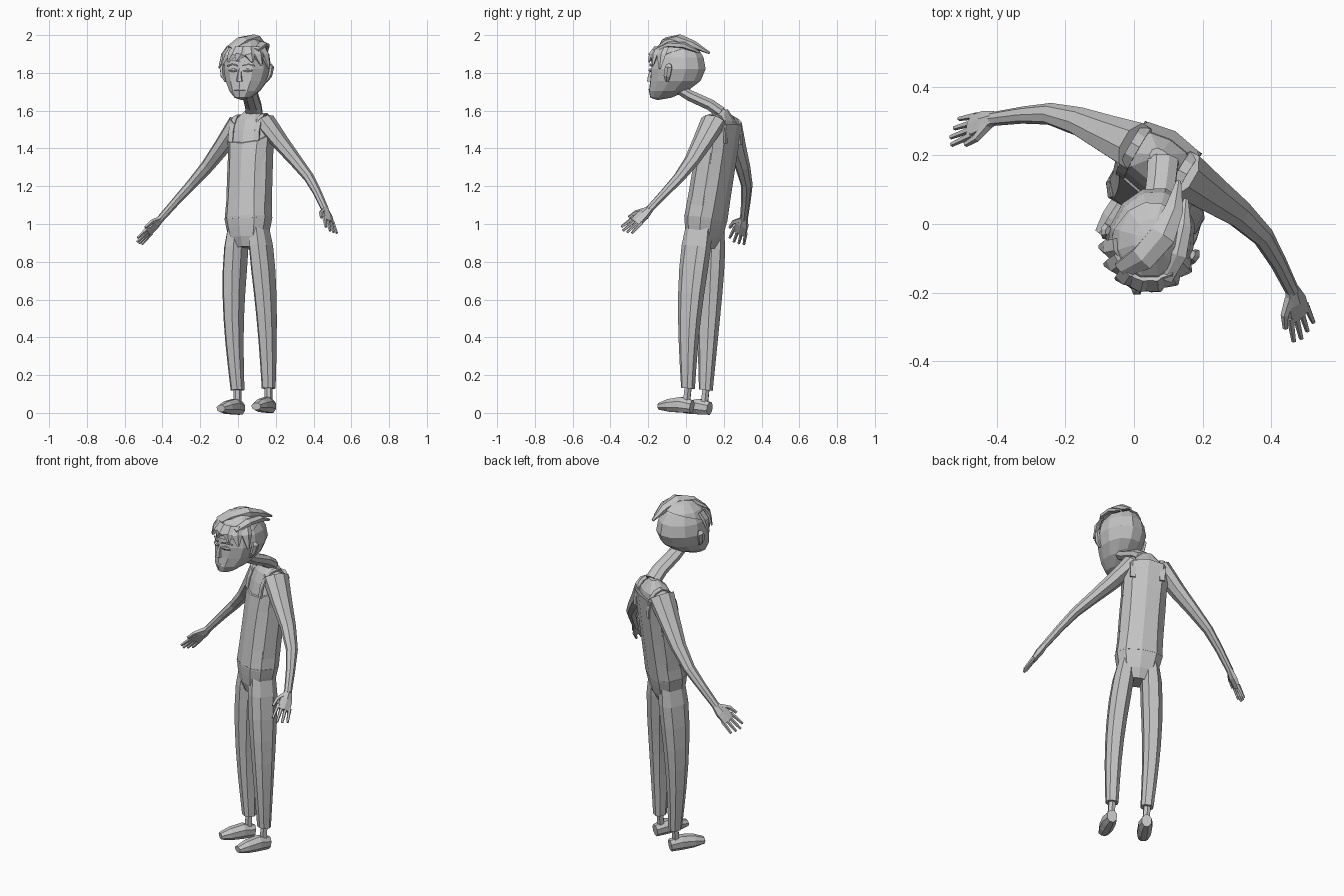
import bpy, bmesh
from math import sin, cos, pi, radians
from mathutils import Matrix, Vector

default_cube = bpy.data.objects.get("Cube")
if default_cube:
    bpy.data.objects.remove(default_cube)

plain_grey = bpy.data.materials.new("plain grey")
plain_grey.use_nodes = True
colour = (.55, .55, .55, 1)
plain_grey.diffuse_color = colour
plain_grey.node_tree.nodes["Principled BSDF"].inputs["Base Color"].default_value = colour

# The body is turned and leans back; the head is turned less
body_frame = (Matrix.Rotation(-.1, 4, 'X') @ Matrix.Translation((.08, .045, 0))
              @ Matrix.Rotation(radians(-30), 4, 'Z'))
head_frame = Matrix.Translation((.05, -.045, 0)) @ Matrix.Rotation(radians(-16), 4, 'Z')
sideways, frontways, upright = Vector((1, 0, 0)), Vector((0, 1, 0)), Vector((0, 0, 1))


def finish(name, bm, frame, mirror=False):
    bmesh.ops.recalc_face_normals(bm, faces=bm.faces)
    mesh = bpy.data.meshes.new(name)
    bm.to_mesh(mesh)
    bm.free()
    mesh.materials.append(plain_grey)
    part = bpy.data.objects.new(name, mesh)
    bpy.context.collection.objects.link(part)
    part.matrix_world = frame
    if mirror:
        part.modifiers.new("Mirror", 'MIRROR')


def mix(ends, t):
    return ends[0] + (ends[1] - ends[0]) * t


def skin(bm, rings):
    loops = [[bm.verts.new(point) for point in ring] for ring in rings]
    for lower, upper in zip(loops, loops[1:]):
        for i in range(len(lower)):
            bm.faces.new((lower[i - 1], lower[i], upper[i], upper[i - 1]))
    bm.faces.new(loops[0])
    bm.faces.new(loops[-1])


def rounded(value):
    return abs(value) ** .8 * (1 if value > 0 else -1)


def stack(name, heights, count, rule, sides=10, mirror=False):
    """Level rings; rule(t) gives x, y, half width, half depth and slope."""
    rings = []
    for level in range(count):
        t = level / (count - 1)
        x, y, width, depth, slope = rule(t)
        ring = []
        for i in range(sides):
            angle = 2 * pi * (i + .5) / sides
            across, back = width * rounded(cos(angle)), depth * rounded(sin(angle))
            ring.append((x + across, y + back, mix(heights, t) + back * slope))
        rings.append(ring)
    bm = bmesh.new()
    skin(bm, rings)
    finish(name, bm, body_frame, mirror)


def tube(bm, points, side, size, flat=(1, 1), bulge=0, sides=6):
    """Rings along points; size and flatness run evenly from start to end."""
    points = [Vector(point) for point in points]
    last = len(points) - 1
    rings = []
    for i, centre in enumerate(points):
        t = i / last
        tangent = (points[min(i + 1, last)] - points[max(i - 1, 0)]).normalized()
        wide = (side - tangent * side.dot(tangent)).normalized()
        radius = mix(size, t) + bulge * sin(pi * t)
        thick = tangent.cross(wide) * mix(flat, t)
        angles = [2 * pi * (k + .5) / sides for k in range(sides)]
        rings.append([centre + radius * (wide * cos(a) + thick * sin(a)) for a in angles])
    skin(bm, rings)


def limb(name, points, side, size, frame=body_frame, mirror=False, **shape):
    bm = bmesh.new()
    tube(bm, points, side, size, **shape)
    finish(name, bm, frame, mirror)


# Torso, vest and trousers
def shoulder_dome(t):
    shrink = (1.06 - t ** 6) ** .5
    return 0, mix((-.045, -.012), t), .12 * shrink, .088 * shrink, 0


def vest_shape(t):
    return 0, mix((-.05, -.018), t), .118 + .01 * (2 * t - 1) ** 2, .1, .6 * t ** 4


def hip_shape(t):
    return 0, -.05, .07 + .06 * t ** .5, .06 + .04 * t ** .5, 0


def leg_shape(t):
    bow = .02 * sin(pi * t)
    tuck = .025 * t ** 8
    return (mix((.095, .062), t) + bow, -.05 * t - bow / 2,
            mix((.035, .068), t) - tuck, mix((.035, .096), t) - tuck, 0)


stack("upper_body", (1.1, 1.62), 10, shoulder_dome)
stack("vest", (1.03, 1.49), 5, vest_shape)
stack("trouser_top", (.88, 1.04), 4, hip_shape)
stack("trouser_leg", (.13, 1.01), 8, leg_shape, sides=8, mirror=True)
stack("ankle", (.04, .16), 2, lambda t: (.095, 0, .02, .02, 0), sides=6, mirror=True)

# Straps arch over each shoulder
arch = [pi * step / 8 for step in range(9)]
limb("vest_strap", [(.08, -.015 - .085 * cos(a), 1.44 + .15 * sin(a)) for a in arch],
     sideways, (.02, .02), flat=(.3, .3), sides=4, mirror=True)

# Shoes from heel to toe, and arms from shoulder to wrist
limb("shoe", [(.094, .035, .036), (.098, -.03, .04), (.103, -.1, .03), (.108, -.155, .02)],
     sideways, (.028, .028), flat=(1.3, .7), bulge=.014, sides=8, mirror=True)
limb("arm", [(.08, -.015, 1.55), (.18, -.015, 1.43), (.27, -.015, 1.33), (.36, -.03, 1.235),
             (.43, -.065, 1.15), (.505, -.11, 1.05)],
     frontways, (.074, .021), flat=(.7, .9), bulge=-.01, sides=8, mirror=True)

# Hands: palm, four spread fingers and a thumb
wrist = Vector((.505, -.11, 1.05))
along = Vector((.5, -.47, -.73)).normalized()
across = Vector((-.36, -.78, .5))
across = (across - along * across.dot(along)).normalized()


def on_hand(offset, distance):
    return wrist + across * offset + along * distance


bm = bmesh.new()
tube(bm, [on_hand(0, reach) for reach in (-.01, .04, .1)], across,
     (.022, .042), flat=(.8, .3), bulge=.006)
for finger in range(4):
    spread = .022 * (finger - 1.5)
    length = .1 - .012 * abs(finger - 1.8)
    tube(bm, [on_hand(spread, .08), on_hand(spread * 1.3, .08 + length)],
         across, (.011, .007), sides=5)
tube(bm, [on_hand(.015, .015), on_hand(.05, .055), on_hand(.06, .1)],
     across, (.016, .008), sides=5)
finish("hand", bm, body_frame, mirror=True)

# Neck reaching forward to the head
limb("neck", [(.085, .185, 1.59), (.08, .13, 1.63), (.065, .02, 1.68), (.055, -.06, 1.73)],
     sideways, (.048, .042), flat=(.7, .7), frame=Matrix(), sides=8)


# Skull shape: a ball whose lower half narrows and slides forward to the chin
def skull(grow):
    bm = bmesh.new()
    bmesh.ops.create_uvsphere(bm, u_segments=12, v_segments=8, radius=grow)
    for vert in bm.verts:
        x, y, z = vert.co
        jaw = max(0, -z)
        depth = .155 if y > 0 else .145
        vert.co = (.127 * x * (1 - .15 * jaw), depth * y - .11 * jaw ** 2, 1.82 + .164 * z)
    return bm


finish("head", skull(1), head_frame)

# Hair cap, cut along a hem that rises from the forehead to the back
bm = skull(1.06)
bmesh.ops.bisect_plane(bm, geom=bm.verts[:] + bm.edges[:] + bm.faces[:], clear_inner=True,
                       plane_co=(0, 0, 1.91), plane_no=(0, -.35, 1))
bmesh.ops.holes_fill(bm, edges=bm.edges)
finish("hair_cap", bm, head_frame)

# Fringe locks around the forehead
bm = bmesh.new()
for lock in range(7):
    angle = radians(205 + 22 * lock)
    outward = Vector((.126 * cos(angle), .143 * sin(angle), 0))
    swing = Vector((-.02 if lock < 4 else .015, 0, 0))
    droop = 1.865 - .05 * abs(cos(angle)) ** 2
    tube(bm, [outward * .8 + upright * 1.935, outward + upright * 1.895,
              outward * 1.04 + swing + upright * droop],
         outward.cross(upright), (.03, .007), flat=(.4, .6), bulge=.012, sides=5)
finish("fringe", bm, head_frame)

# Tufts swept over the crown
bm = bmesh.new()
tube(bm, [(-.06, -.11, 1.93), (-.01, -.06, 1.972), (.03, .02, 1.98), (.04, .1, 1.95),
          (.03, .185, 1.905)], sideways, (.03, .008), flat=(.3, .8), bulge=.025)
tube(bm, [(.07, -.1, 1.92), (.085, -.02, 1.95), (.08, .06, 1.945), (.065, .14, 1.91)],
     sideways, (.025, .008), flat=(.4, .8), bulge=.015)
finish("hair_tufts", bm, head_frame)

# Face and ears
limb("nose", [(0, -.14, 1.82), (0, -.152, 1.785), (0, -.152, 1.755)],
     sideways, (.007, .018), frame=head_frame, sides=5)
limb("mouth", [(-.03, -.145, 1.71), (0, -.153, 1.712), (.03, -.145, 1.71)],
     upright, (.004, .004), frame=head_frame, bulge=.003, sides=5)
limb("eye", [(.018, -.143, 1.812), (.04, -.138, 1.815), (.064, -.123, 1.812)],
     upright, (.006, .006), frame=head_frame, mirror=True, bulge=.005)
limb("eyebrow", [(.014, -.147, 1.838), (.045, -.139, 1.846), (.075, -.118, 1.838)],
     upright, (.005, .005), frame=head_frame, mirror=True, sides=4)
limb("ear", [(.113, -.025, 1.755), (.13, -.02, 1.785), (.137, -.01, 1.83), (.128, -.01, 1.845)],
     frontways, (.01, .014), flat=(.6, .6), frame=head_frame, mirror=True, bulge=.01)
